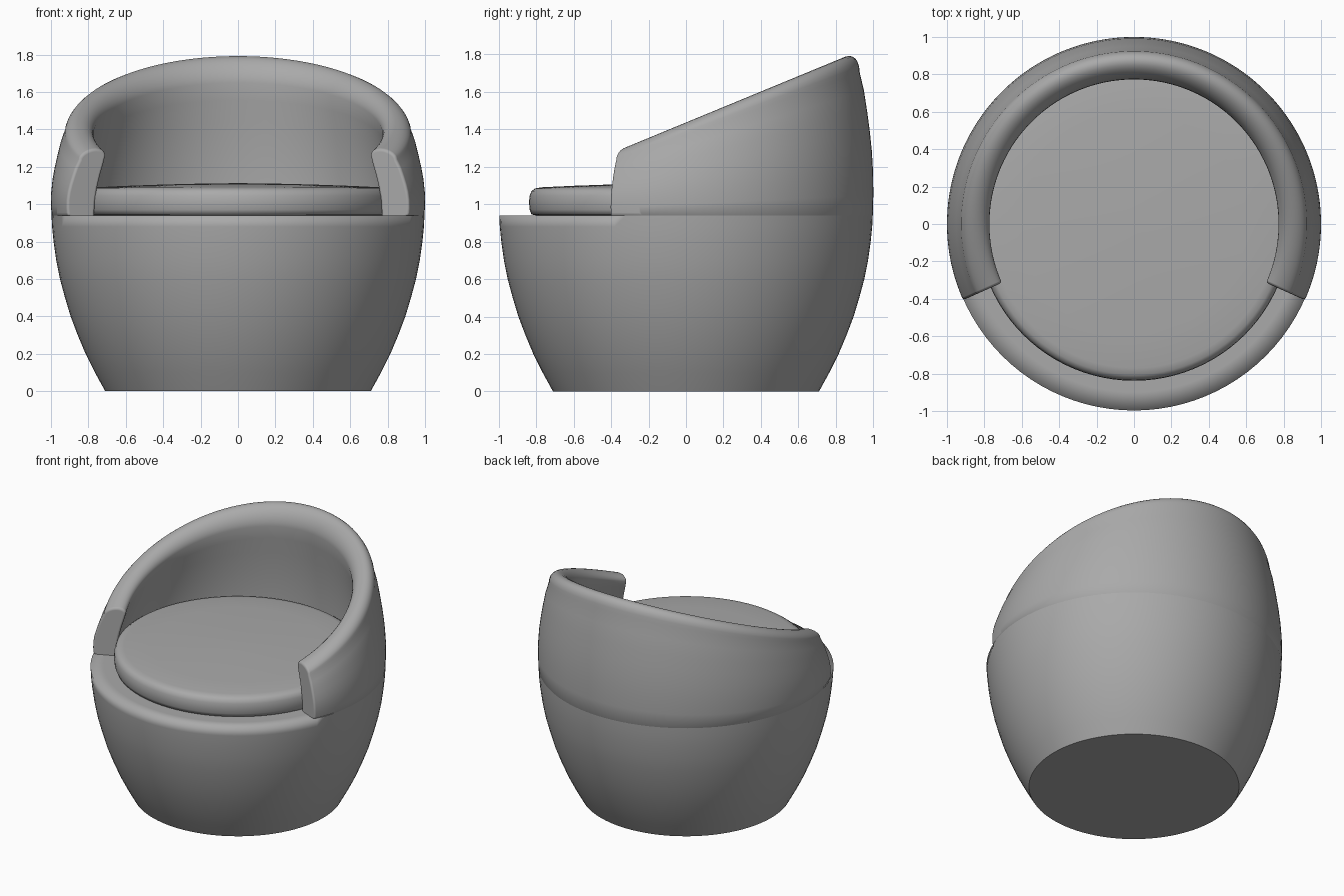
import bpy, bmesh
from math import sin, cos, pi, radians

cube = bpy.data.objects.get("Cube")
if cube:
    bpy.data.objects.remove(cube, do_unlink=True)

fabric = bpy.data.materials.new("grey fabric")
fabric.use_nodes = True
GREY = (0.4, 0.4, 0.4, 1)
fabric.diffuse_color = GREY
shader = fabric.node_tree.nodes["Principled BSDF"]
shader.inputs["Base Color"].default_value = GREY
shader.inputs["Roughness"].default_value = 0.8

SEAT_Z = 0.94
STEPS = 96


def add_object(name, bm):
    bmesh.ops.recalc_face_normals(bm, faces=bm.faces)
    for f in bm.faces:
        f.smooth = True
    mesh = bpy.data.meshes.new(name)
    bm.to_mesh(mesh)
    bm.free()
    mesh.materials.append(fabric)
    obj = bpy.data.objects.new(name, mesh)
    bpy.context.collection.objects.link(obj)
    return obj


def lathe(profile):
    """Closed solid of revolution, flat caps at both ends of the profile."""
    bm = bmesh.new()
    rings = [[bm.verts.new((r * cos(2 * pi * i / STEPS), r * sin(2 * pi * i / STEPS), z))
              for i in range(STEPS)] for r, z in profile]
    for low, high in zip(rings, rings[1:]):
        for i in range(STEPS):
            j = (i + 1) % STEPS
            bm.faces.new((low[i], low[j], high[j], high[i]))
    bm.faces.new(rings[0])
    bm.faces.new(rings[-1])
    return bm


# Tub base: soft rim in front, crisp floor edge and crisp seam under the backrest
bm = lathe([(0.71, 0), (0.765, 0.1), (0.815, 0.2), (0.857, 0.3), (0.895, 0.4),
            (0.925, 0.5), (0.952, 0.6), (0.972, 0.7), (0.986, 0.8), (0.994, 0.88),
            (0.997, SEAT_Z), (0.9, SEAT_Z), (0.82, SEAT_Z)])
for e in bm.edges:
    a, b = e.verts
    on_floor = a.co.z < 0.01 and b.co.z < 0.01
    rim = all(v.co.z > 0.93 and v.co.xy.length > 0.99 for v in e.verts)
    if on_floor or (rim and min(a.co.y, b.co.y) > -0.42):
        e.smooth = False
add_object("base", bm)

# Round seat cushion with a slight dome
add_object("seat_cushion", lathe([
    (0.80, SEAT_Z), (0.825, 0.945), (0.835, 0.97), (0.838, 1.01), (0.835, 1.045),
    (0.825, 1.07), (0.805, 1.084), (0.77, 1.09), (0.6, 1.098), (0.4, 1.105),
    (0.2, 1.11), (0.04, 1.112)]))

# Wraparound backrest: section of (radius, share of height), top sloping up to the rear
section = [(0.97, -0.05), (0.997, 0), (1.0, 0.12), (0.999, 0.25), (0.992, 0.38),
           (0.981, 0.5), (0.967, 0.62), (0.95, 0.75)]
section += [(0.85 + 0.077 * cos(a), 0.87 + 0.13 * sin(a))
            for a in [pi * k / 12 for k in range(13)]]
section += [(0.785, 0.75), (0.803, 0.6), (0.822, 0.4), (0.834, 0.2), (0.838, 0), (0.838, -0.05)]

START, END = radians(-24), radians(204)
bm = bmesh.new()
rings = []
for i in range(STEPS + 1):
    angle = START + (END - START) * i / STEPS
    ring = []
    for r, share in section:
        x, y = r * cos(angle), r * sin(angle)
        top = 1.436 + 0.413 * y
        z = SEAT_Z + share * (top - SEAT_Z)
        ring.append(bm.verts.new((x, y, z)))
    rings.append(ring)
count = len(section)
for a, b in zip(rings, rings[1:]):
    for k in range(count):
        m = (k + 1) % count
        bm.faces.new((a[k], a[m], b[m], b[k]))
bm.faces.new(rings[0])
bm.faces.new(rings[-1])
backrest = add_object("backrest", bm)

# Soften the edges of the arm ends
bevel = backrest.modifiers.new("soft_ends", 'BEVEL')
bevel.width = 0.015
bevel.segments = 3
bevel.limit_method = 'ANGLE'
bevel.angle_limit = radians(50)
bevel.harden_normals = True
